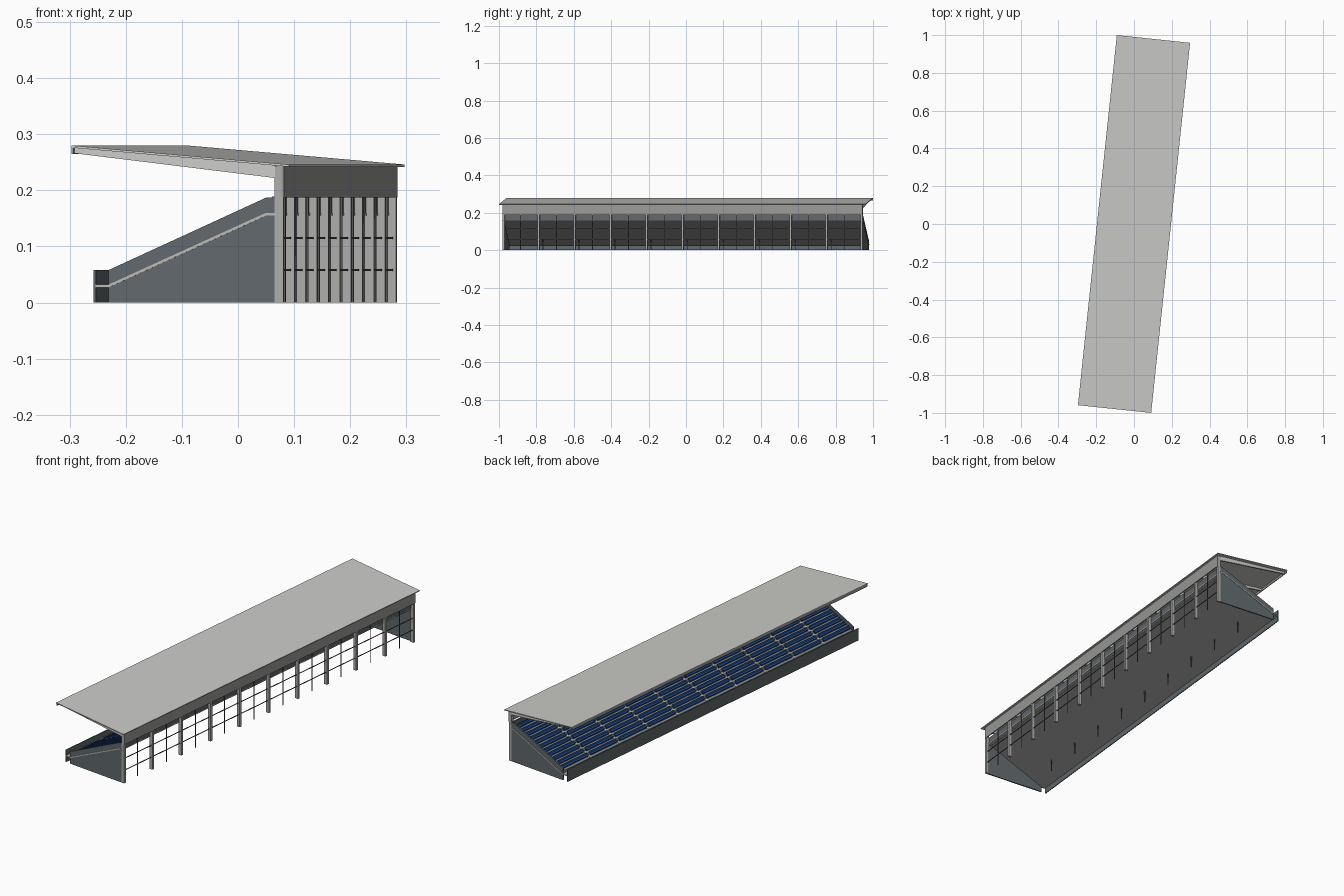
import bpy
import bmesh
from math import radians
from mathutils import Matrix

if "Cube" in bpy.data.objects:
    bpy.data.objects.remove(bpy.data.objects["Cube"])

# The stand is turned a little about the vertical axis
TURN = Matrix.Rotation(radians(-6), 4, 'Z')


def material(name, r, g, b):
    m = bpy.data.materials.new(name)
    m.use_nodes = True
    m.diffuse_color = (r, g, b, 1)
    m.node_tree.nodes["Principled BSDF"].inputs["Base Color"].default_value = (r, g, b, 1)
    return m


roof_grey = material("roof light grey", 0.60, 0.60, 0.58)
steel = material("steel grey", 0.42, 0.42, 0.41)
cladding = material("cladding grey", 0.33, 0.33, 0.32)
wall_grey = material("blue grey wall", 0.12, 0.14, 0.15)
concrete = material("concrete", 0.28, 0.29, 0.28)
pale = material("pale concrete", 0.50, 0.49, 0.46)
dark = material("dark steel", 0.10, 0.10, 0.10)
blue = material("seat blue", 0.02, 0.085, 0.33)


def prisms(name, mat, parts):
    """Each part is a cross-section of (across, height) points and a span along the stand."""
    bm = bmesh.new()
    for profile, start, end in parts:
        a = [bm.verts.new((u, start, z)) for u, z in profile]
        b = [bm.verts.new((u, end, z)) for u, z in profile]
        bm.faces.new(a)
        bm.faces.new(b[::-1])
        for i in range(len(a)):
            j = (i + 1) % len(a)
            bm.faces.new((a[i], b[i], b[j], a[j]))
    bmesh.ops.recalc_face_normals(bm, faces=bm.faces)
    bm.transform(TURN)
    mesh = bpy.data.meshes.new(name)
    bm.to_mesh(mesh)
    bm.free()
    mesh.materials.append(mat)
    obj = bpy.data.objects.new(name, mesh)
    bpy.context.collection.objects.link(obj)
    return obj


def rect(u0, u1, z0, z1):
    return [(u0, z0), (u1, z0), (u1, z1), (u0, z1)]


HALF = 0.968
BAYS = 10
BAY = 2 * HALF / BAYS
lines = [-HALF + BAY * i for i in range(BAYS + 1)]
mids = [v + BAY / 2 for v in lines[:-1]]
ROWS = 11
U0, U1, Z0, Z1 = -0.13, 0.152, 0.032, 0.160
RUN, RISE = (U1 - U0) / ROWS, (Z1 - Z0) / ROWS


def inset(v, half):
    """Span about v, kept inside the ends of the stand."""
    c = max(-HALF + half, min(HALF - half, v))
    return c - half, c + half


# Roof: thin sloping sheet, front edge strip and tapered cantilever girders
prisms("roof_sheet", roof_grey,
       [([(-0.195, 0.276), (0.195, 0.242), (0.195, 0.246), (-0.195, 0.280)], -0.985, 0.985)])
prisms("roof_front_edge", cladding, [(rect(-0.195, -0.191, 0.265, 0.277), -0.984, 0.984)])
girder = [(-0.191, 0.266), (0.168, 0.222), (0.168, 0.2443), (-0.191, 0.2756)]
prisms("roof_girders", roof_grey, [(girder, *inset(v, 0.004)) for v in lines])

# Rear posts and the cladding band under the roof
prisms("rear_posts", steel, [(rect(0.167, 0.183, 0, 0.243), *inset(v, 0.006)) for v in lines])
prisms("rear_cladding", cladding, [(rect(0.179, 0.184, 0.187, 0.243), -HALF, HALF)])

# Light rear framework of rails and rods
prisms("rear_rails", dark,
       [(rect(0.174, 0.177, z - 0.0015, z + 0.0015), -HALF, HALF) for z in (0.058, 0.115)])
prisms("rear_rods", dark, [(rect(0.174, 0.177, 0, 0.187), *inset(v, 0.0015)) for v in mids])

# Sloping deck slab with front and top walkways
deck = [(-0.153, 0.027), (U0, 0.027), (U1, 0.155), (0.170, 0.155),
        (0.170, 0.160), (U1, 0.160), (U0, 0.032), (-0.153, 0.032)]
prisms("deck_slab", pale, [(deck, -HALF - 0.002, HALF + 0.002)])
prisms("deck_soffit", concrete,
       [([(U0, 0.0255), (U1, 0.1535), (U1, 0.156), (U0, 0.028)], -HALF + 0.006, HALF - 0.006)])


# Terrace steps, and slightly raised paler aisles on the post lines
def steps(lift):
    pts = [(U0, Z0)]
    for i in range(ROWS):
        z = Z0 + RISE * (i + 1) + lift
        pts += [(U0 + RUN * i, z), (U0 + RUN * (i + 1), z)]
    return pts + [(U1, Z1)]


AISLE = 0.008
prisms("terrace_steps", concrete, [(steps(0)[:-1], -HALF + 0.006, HALF - 0.006)])
prisms("aisles", pale, [(steps(0.001), v - AISLE, v + AISLE) for v in lines[1:-1]])

# Seat rows between the aisles: pan and low back in one section
seats = []
for i in range(ROWS):
    u, z = U0 + RUN * i, Z0 + RISE * (i + 1)
    section = [(u + 0.009, z + 0.008), (u + 0.022, z + 0.008), (u + 0.024, z + 0.017),
               (u + 0.022, z + 0.017), (u + 0.020, z + 0.010), (u + 0.009, z + 0.010)]
    foot = rect(u + 0.015, u + 0.019, z, z + 0.008)
    for v in mids:
        reach = BAY / 2 - AISLE - 0.001
        seats += [(section, v - reach, v + reach), (foot, v - reach, v + reach)]
prisms("seat_rows", blue, seats)

# Walls: two raked ends, front wall and rear parapet
raked = [(U0, 0), (0.167, 0), (0.167, 0.187), (U1, 0.187), (U0, 0.058)]
prisms("end_walls", wall_grey, [(raked, -HALF, -HALF + 0.006), (raked, HALF - 0.006, HALF)])
prisms("front_wall", wall_grey, [(rect(-0.157, -0.153, 0, 0.058), -HALF, HALF)])
prisms("rear_parapet", wall_grey, [(rect(0.163, 0.169, 0.157, 0.189), -HALF, HALF)])

# Short props under the deck
prisms("deck_props", dark, [(rect(-0.062, -0.058, 0, 0.06), v - 0.002, v + 0.002)
                            for v in lines[1:-1]])
